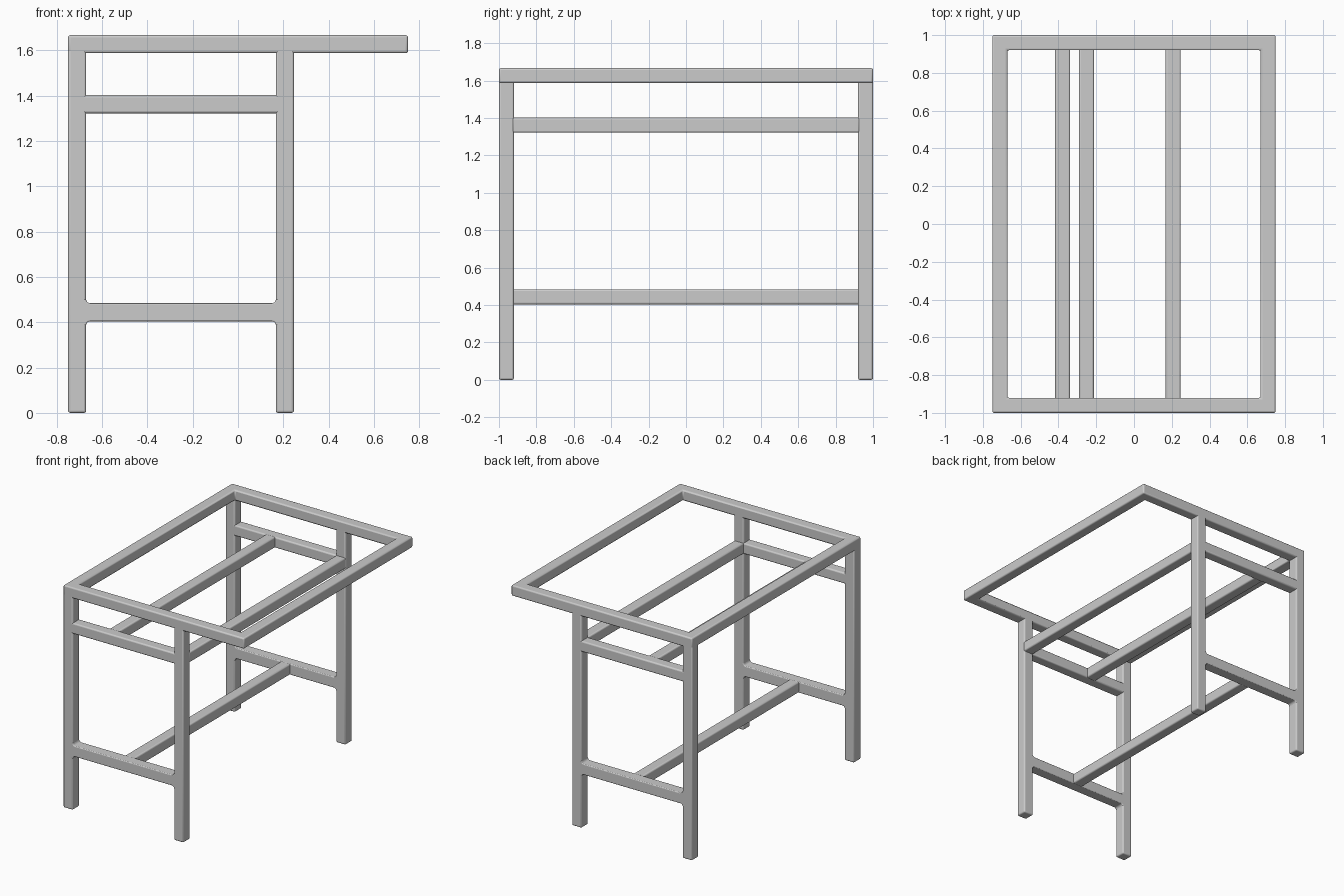
import bpy
import bmesh
from math import sin, cos, pi, radians

if "Cube" in bpy.data.objects:
    bpy.data.objects.remove(bpy.data.objects["Cube"], do_unlink=True)

T = 0.08                # tube width
H = T / 2
TOP = 1.667             # overall height
BACK_X, FRONT_X = -0.71, 0.207   # leg centres across the width
LEG_Y = 1 - H
RAIL_LOW, RAIL_HIGH = 0.444, 1.362
INSET = 0.03            # overlap of welded joints

steel = bpy.data.materials.new("grey steel")
steel.use_nodes = True
color = (0.6, 0.6, 0.6, 1)
steel.diffuse_color = color
steel.node_tree.nodes["Principled BSDF"].inputs["Base Color"].default_value = color


def finish(name, bm):
    """Turn a bmesh into a softly rounded steel part."""
    bmesh.ops.recalc_face_normals(bm, faces=bm.faces)
    mesh = bpy.data.meshes.new(name)
    bm.to_mesh(mesh)
    bm.free()
    mesh.materials.append(steel)
    obj = bpy.data.objects.new(name, mesh)
    bpy.context.collection.objects.link(obj)
    bevel = obj.modifiers.new("rounded edges", "BEVEL")
    bevel.width = 0.01
    bevel.segments = 3
    bevel.limit_method = "ANGLE"
    bevel.angle_limit = radians(40)
    bpy.ops.object.select_all(action="DESELECT")
    obj.select_set(True)
    bpy.context.view_layer.objects.active = obj
    bpy.ops.object.shade_smooth_by_angle(angle=radians(35))


def bar(name, lo, hi):
    """Square bar between two opposite corners."""
    bm = bmesh.new()
    bmesh.ops.create_cube(bm, size=1)
    for v in bm.verts:
        v.co = [a + (c + 0.5) * (b - a) for c, a, b in zip(v.co, lo, hi)]
    finish(name, bm)


def filleted_rail(name, y, z, r=0.018):
    """Rail along x whose ends flare into the legs."""
    x0, x1 = BACK_X + H, FRONT_X - H
    mid, half = (x0 + x1) / 2, (x1 - x0) / 2
    arc = [(half - r + r * sin(a), H + r - r * cos(a))
           for a in (i * pi / 10 for i in range(6))]
    quarter = arc + [(half + INSET, H + r)]
    right = quarter + [(x, -h) for x, h in reversed(quarter)]
    outline = right + [(-x, -h) for x, h in right]
    bm = bmesh.new()
    face = bm.faces.new([bm.verts.new((mid + x, y - H, z + h)) for x, h in outline])
    ext = bmesh.ops.extrude_face_region(bm, geom=[face])
    moved = [g for g in ext["geom"] if isinstance(g, bmesh.types.BMVert)]
    bmesh.ops.translate(bm, verts=moved, vec=(0, T, 0))
    finish(name, bm)


# Mitred top frame
bm = bmesh.new()
rings = []
for sx, sy in ((-1, -1), (1, -1), (1, 1), (-1, 1)):
    rings.append([bm.verts.new((sx * (0.75 - d), sy * (1 - d), z))
                  for d, z in ((0, TOP), (T, TOP), (T, TOP - T), (0, TOP - T))])
for i in range(4):
    a, b = rings[i], rings[(i + 1) % 4]
    for j in range(4):
        k = (j + 1) % 4
        bm.faces.new((a[j], a[k], b[k], b[j]))
finish("top_frame", bm)

# Legs and end rails, mirrored front to back
for side, y in (("front", -LEG_Y), ("back", LEG_Y)):
    for hand, x in (("right", BACK_X), ("left", FRONT_X)):
        bar(f"{side}_{hand}_leg", (x - H, y - H, 0), (x + H, y + H, TOP - H))
    bar(f"{side}_upper_rail",
        (BACK_X + H - INSET, y - H, RAIL_HIGH - H),
        (FRONT_X - H + INSET, y + H, RAIL_HIGH + H))
    filleted_rail(f"{side}_lower_rail", y, RAIL_LOW)

# Long stretchers joining the two end frames
reach = 1 - T + 0.01
for name, x, z in (("lower_stretcher", (BACK_X + FRONT_X) / 2, RAIL_LOW),
                   ("upper_inner_stretcher", -0.378, RAIL_HIGH),
                   ("upper_left_stretcher", FRONT_X, RAIL_HIGH)):
    bar(name, (x - H, -reach, z - H), (x + H, reach, z + H))
